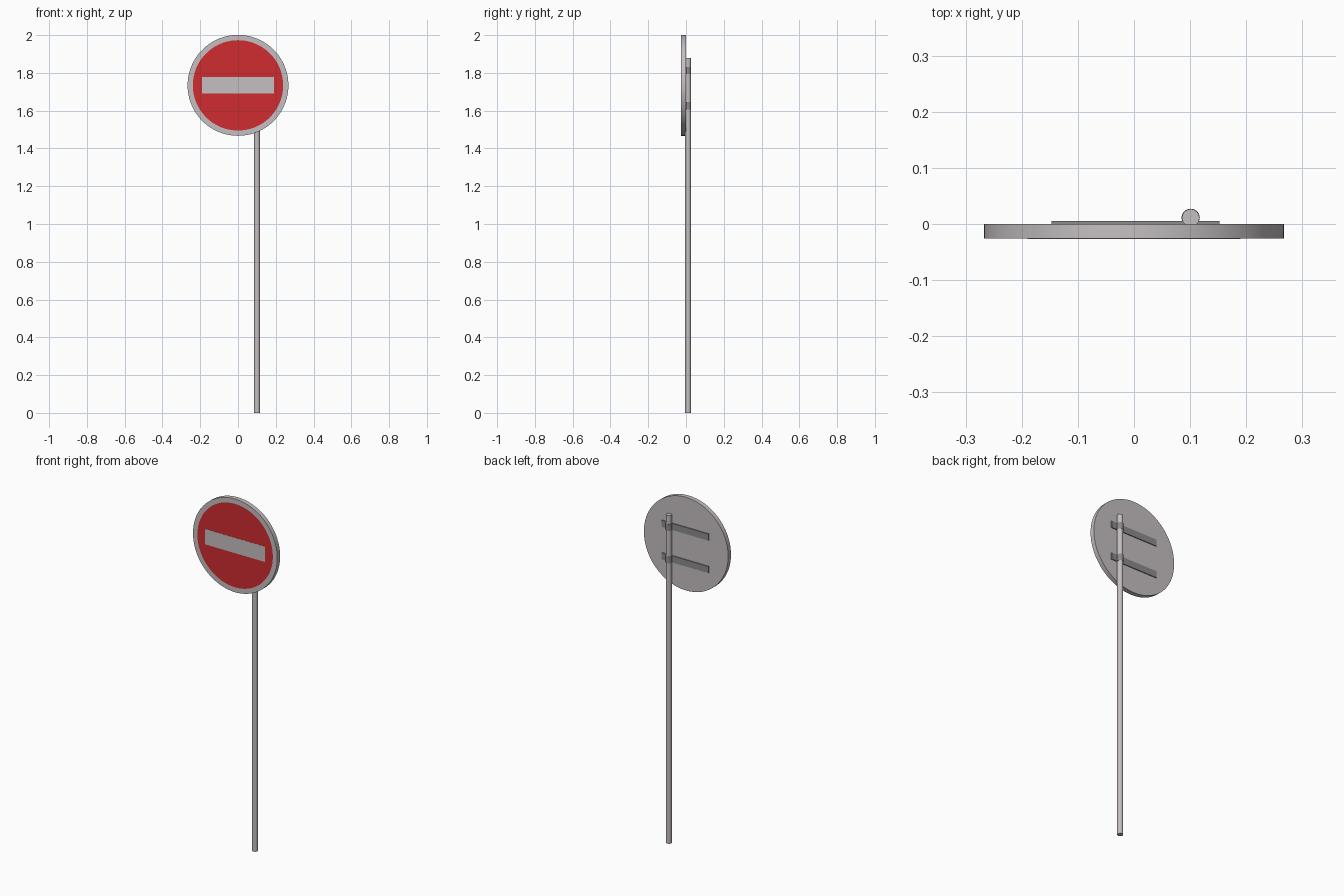
import bpy, bmesh, math
from mathutils import Matrix

if "Cube" in bpy.data.objects:
    bpy.data.objects.remove(bpy.data.objects["Cube"])

def material(name, col):
    m = bpy.data.materials.new(name)
    m.diffuse_color = (*col, 1)
    m.use_nodes = True
    m.node_tree.nodes["Principled BSDF"].inputs["Base Color"].default_value = m.diffuse_color
    return m

GREY = material("pale grey", (0.56, 0.52, 0.53))
RED = material("sign red", (0.62, 0.025, 0.028))
DARK = material("bracket grey", (0.27, 0.26, 0.26))

CZ = 1.734          # disc centre height
PX, PY = 0.101, 0.011  # pole axis

def finish(bm, name, mats, smooth=True):
    me = bpy.data.meshes.new(name)
    bmesh.ops.recalc_face_normals(bm, faces=bm.faces[:])
    bm.to_mesh(me)
    bm.free()
    ob = bpy.data.objects.new(name, me)
    bpy.context.collection.objects.link(ob)
    for m in mats:
        me.materials.append(m)
    if smooth:
        bpy.context.view_layer.objects.active = ob
        ob.select_set(True)
        bpy.ops.object.shade_smooth_by_angle(angle=math.radians(35))
        ob.select_set(False)
    return ob

def cylinder(name, r, z0, z1, mat, sides=32):
    bm = bmesh.new()
    bmesh.ops.create_cone(bm, cap_ends=True, segments=sides, radius1=r, radius2=r,
                          depth=z1 - z0, matrix=Matrix.Translation((PX, PY, (z0 + z1) / 2)))
    return finish(bm, name, [mat])

def box(name, x0, x1, y0, y1, z0, z1, mat):
    bm = bmesh.new()
    bmesh.ops.create_cube(bm, size=1, matrix=Matrix.Translation(((x0+x1)/2, (y0+y1)/2, (z0+z1)/2))
                          @ Matrix.Diagonal((x1-x0, y1-y0, z1-z0, 1)))
    return finish(bm, name, [mat], False)

# round sign plate, front cap inset to give the red field
bm = bmesh.new()
bmesh.ops.create_cone(bm, cap_ends=True, segments=96, radius1=0.267, radius2=0.267, depth=0.026,
                      matrix=Matrix.Translation((0, -0.013, CZ)) @ Matrix.Rotation(math.pi / 2, 4, 'X'))
bm.normal_update()
front = [f for f in bm.faces if f.normal.y < -0.9]
bmesh.ops.inset_region(bm, faces=front, thickness=0.028)
for f in front:
    f.material_index = 1
finish(bm, "sign_disc", [GREY, RED])

# pale bar on the red field
box("sign_bar", -0.19, 0.19, -0.0268, -0.0255, CZ - 0.043, CZ + 0.045, GREY)

# pole
cylinder("pole", 0.0155, 0, 1.88, GREY)

# back rails with clamps round the pole
for i, z in enumerate((1.812, 1.626)):
    box(f"back_rail_{i+1}", -0.147, 0.152, -0.001, 0.005, z - 0.019, z + 0.019, DARK)
    cylinder(f"pole_clamp_{i+1}", 0.0162, z - 0.019, z + 0.019, DARK)
